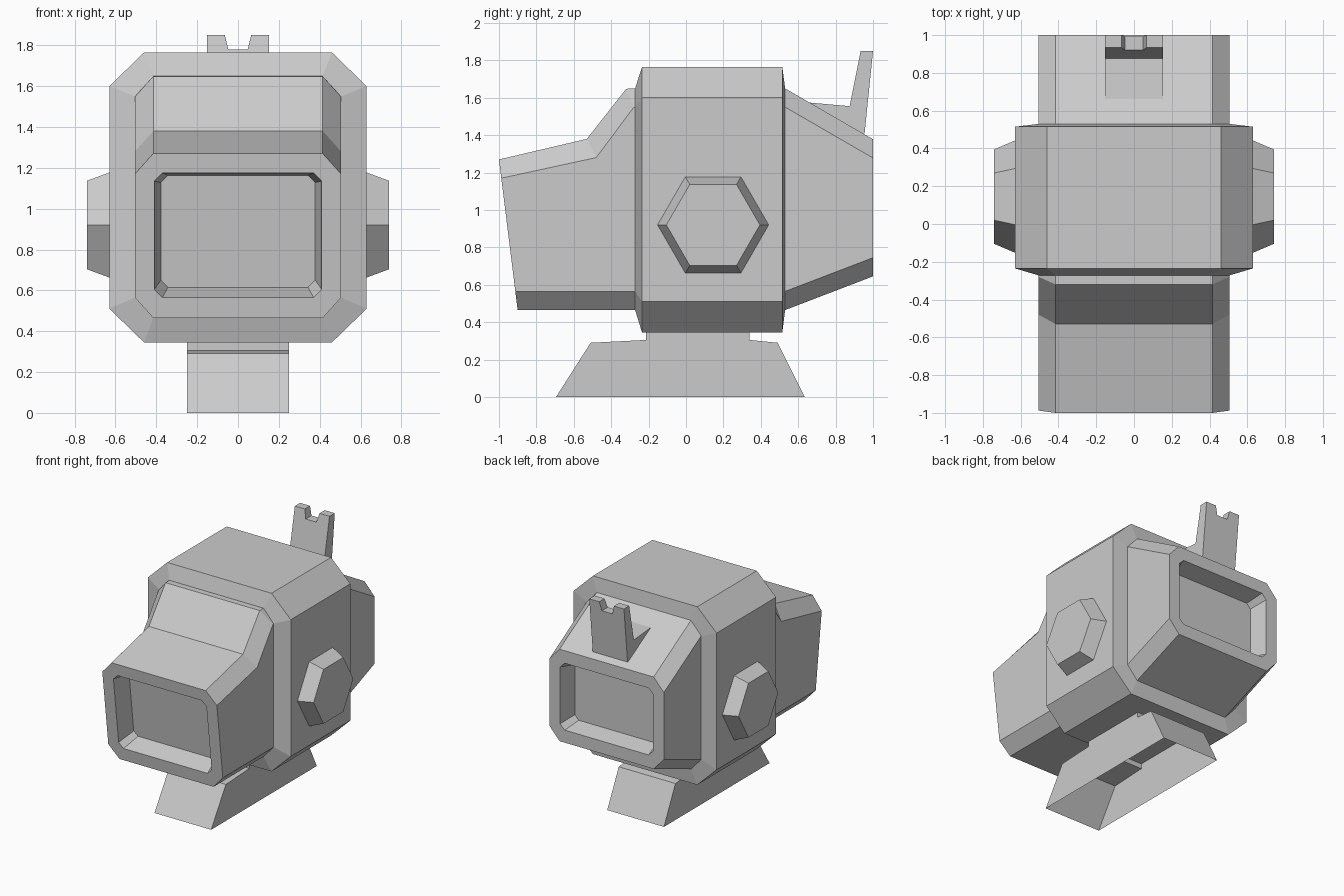
import bpy, bmesh, math

if "Cube" in bpy.data.objects:
    bpy.data.objects.remove(bpy.data.objects["Cube"], do_unlink=True)

GREY = (0.6, 0.6, 0.6, 1.0)
grey = bpy.data.materials.new("light_grey")
grey.use_nodes = True
grey.diffuse_color = GREY
grey.node_tree.nodes["Principled BSDF"].inputs["Base Color"].default_value = GREY


def loft(name, rings, open_bottom=False):
    """Skin a list of equal-length point rings and cap both ends."""
    bm = bmesh.new()
    rows = [[bm.verts.new(p) for p in ring] for ring in rings]
    n = len(rows[0])
    for a, b in zip(rows, rows[1:]):
        for i in range(n):
            j = (i + 1) % n
            bm.faces.new((a[i], a[j], b[j], b[i]))
    bm.faces.new(rows[0])
    bm.faces.new(rows[-1])
    bmesh.ops.recalc_face_normals(bm, faces=bm.faces)
    if open_bottom:
        floor = [f for f in bm.faces if all(v.co.z < 0.001 for v in f.verts)]
        bmesh.ops.delete(bm, geom=floor, context='FACES_ONLY')
    mesh = bpy.data.meshes.new(name)
    bm.to_mesh(mesh)
    bm.free()
    mesh.materials.append(grey)
    obj = bpy.data.objects.new(name, mesh)
    bpy.context.collection.objects.link(obj)
    return obj


def octagon(hx, z0, z1, cx, cz, y):
    """Chamfered rectangle; y is a number or a function of height."""
    right = [(hx - cx, z0), (hx, z0 + cz), (hx, z1 - cz), (hx - cx, z1)]
    outline = right + [(-x, z) for x, z in reversed(right)]
    return [(x, y(z) if callable(y) else y, z) for x, z in outline]


def prism(name, profile, half_width, **kw):
    """Extrude a (y, z) side profile across x."""
    return loft(name, [[(s * half_width, y, z) for y, z in profile] for s in (-1, 1)], **kw)


def hood_section(z0, z1, y):
    return octagon(0.505, z0, z1, 0.09, 0.1, y)


# Main housing with bevelled ends
def shell(y):
    return octagon(0.63, 0.345, 1.765, 0.17, 0.165, y)


loft("housing", [hood_section(0.465, 1.65, -0.272), shell(-0.235),
                 shell(0.515), hood_section(0.465, 1.65, 0.53)])


# Front hood: stepped top, raked face and recessed window
def rake(z):
    return -1 + (1.27 - z) * 0.124


depth = 0.15
loft("front_hood", [
    hood_section(0.465, 1.65, -0.2),
    hood_section(0.465, 1.648, lambda z: -0.32 if z > 1.6 else -0.28),
    hood_section(0.465, 1.38, lambda z: -0.53 if z > 1.33 else -0.48),
    hood_section(0.465, 1.27, rake),
    octagon(0.41, 0.565, 1.175, 0.04, 0.04, rake),
    octagon(0.378, 0.615, 1.163, 0.035, 0.035, lambda z: rake(z) + depth),
])

# Rear hood: tapered, with its own recessed window
loft("rear_hood", [
    hood_section(0.465, 1.65, 0.45),
    hood_section(0.465, 1.65, 0.53),
    hood_section(0.645, 1.378, 1.0),
    octagon(0.41, 0.745, 1.278, 0.04, 0.04, 1.0),
    octagon(0.378, 0.777, 1.246, 0.035, 0.035, 0.86),
])


# Six-sided side knobs
def hexagon(x, r):
    return [(x, 0.145 + r * math.cos(k * math.pi / 3), 0.92 + r * math.sin(k * math.pi / 3))
            for k in range(6)]


for side, s in (("left", 1), ("right", -1)):
    loft(side + "_knob", [hexagon(s * 0.628, 0.298), hexagon(s * 0.74, 0.25)])

# Hollow mounting foot, open underneath
prism("mounting_foot", [(-0.695, 0), (-0.51, 0.29), (-0.215, 0.305), (-0.215, 0.35),
                        (0.34, 0.35), (0.34, 0.305), (0.49, 0.29), (0.635, 0)],
      0.25, open_bottom=True)

# Rear sight blade: leaning notched plate with a small ramp before it
half = [(0.153, 1.41), (0.153, 1.85), (0.065, 1.85), (0.047, 1.78)]
blade = half + [(-x, z) for x, z in reversed(half)]
loft("sight_blade", [
    [(x, 0.875 + (z - 1.555) * 0.2, z) for x, z in blade],
    [(x, 0.955 + (z - 1.41) * 0.102, z) for x, z in blade],
])
prism("sight_ramp", [(0.66, 1.574), (0.876, 1.555), (0.876, 1.42)], 0.153)
